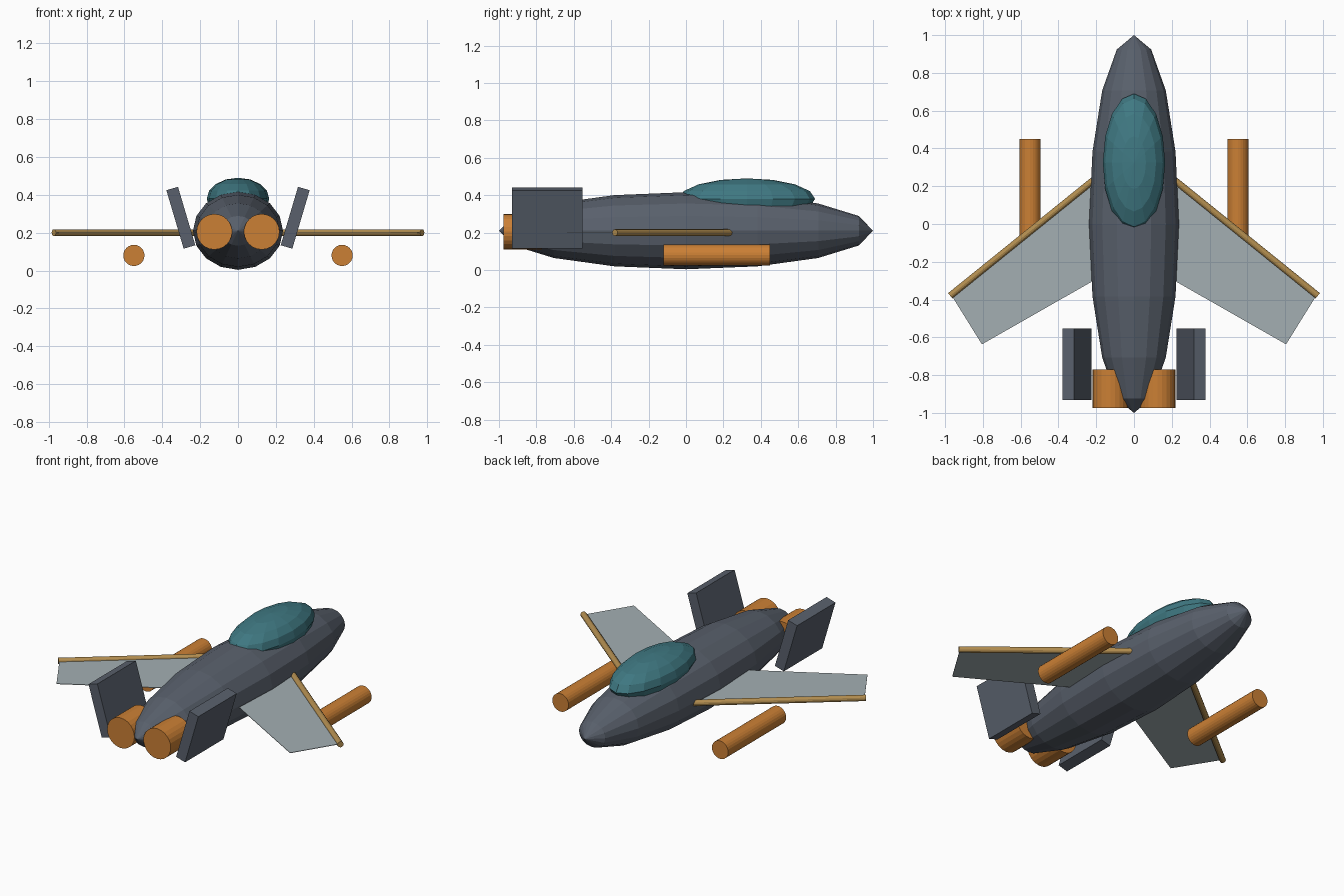
import bpy
import math
from mathutils import Vector

cube = bpy.data.objects.get("Cube")
if cube:
    bpy.data.objects.remove(cube, do_unlink=True)


def material(name, r, g, b):
    m = bpy.data.materials.new(name)
    m.use_nodes = True
    m.diffuse_color = (r, g, b, 1)
    m.node_tree.nodes["Principled BSDF"].inputs["Base Color"].default_value = (r, g, b, 1)
    return m


slate = material("slate grey", 0.10, 0.118, 0.15)
teal = material("canopy teal", 0.05, 0.19, 0.225)
orange = material("engine orange", 0.60, 0.215, 0.035)
brass = material("brass", 0.45, 0.27, 0.08)
membrane = material("pale membrane", 0.37, 0.43, 0.45)


def finish(name, mat):
    ob = bpy.context.object
    ob.name = name
    ob.data.materials.append(mat)
    return ob


def ellipsoid(name, mat, centre, radii, rotation=(0, 0, 0)):
    bpy.ops.mesh.primitive_uv_sphere_add(segments=16, ring_count=8, radius=1,
                                         location=centre, rotation=rotation)
    ob = finish(name, mat)
    ob.scale = radii
    return ob


def tube(name, mat, start, end, radius, sides=24):
    a, b = Vector(start), Vector(end)
    bpy.ops.mesh.primitive_cylinder_add(vertices=sides, radius=radius,
                                        depth=(b - a).length, location=(a + b) / 2)
    ob = finish(name, mat)
    ob.rotation_euler = (b - a).to_track_quat('Z', 'Y').to_euler()
    return ob


# Fuselage with its poles at nose and tail, and the cockpit bubble
ellipsoid("fuselage", slate, (0, 0, 0.21), (0.238, 0.206, 1.0), (math.pi / 2, 0, 0))
ellipsoid("canopy", teal, (0, 0.325, 0.38), (0.165, 0.365, 0.11))

for side, s in (("left", 1), ("right", -1)):
    # Swept leading-edge spar
    tube(side + "_wing_spar", brass, (s * 0.18, 0.26, 0.2), (s * 0.973, -0.38, 0.2), 0.018, 12)

    # Thin wing sheet behind the spar
    outline = [(0.1, 0.32), (0.965, -0.38), (0.805, -0.637), (0.1, -0.235)]
    mesh = bpy.data.meshes.new(side + "_wing")
    mesh.from_pydata([(s * x, y, 0.2) for x, y in outline], [],
                     [(0, 1, 2, 3) if s < 0 else (3, 2, 1, 0)])
    mesh.materials.append(membrane)
    wing = bpy.data.objects.new(side + "_wing", mesh)
    bpy.context.collection.objects.link(wing)
    sheet = wing.modifiers.new("thickness", 'SOLIDIFY')
    sheet.thickness = 0.003
    sheet.offset = 0

    # Rear engine and underwing pod
    tube(side + "_engine", orange, (s * 0.125, -0.975, 0.205), (s * 0.125, -0.77, 0.205), 0.094)
    tube(side + "_wing_pod", orange, (s * 0.55, -0.12, 0.08), (s * 0.55, 0.45, 0.08), 0.056)

    # Outward-leaning tail fin
    bpy.ops.mesh.primitive_cube_add(size=1, location=(s * 0.302, -0.742, 0.279),
                                    rotation=(0, s * math.radians(16.5), 0))
    fin = finish(side + "_tail_fin", slate)
    fin.scale = (0.064, 0.378, 0.322)
